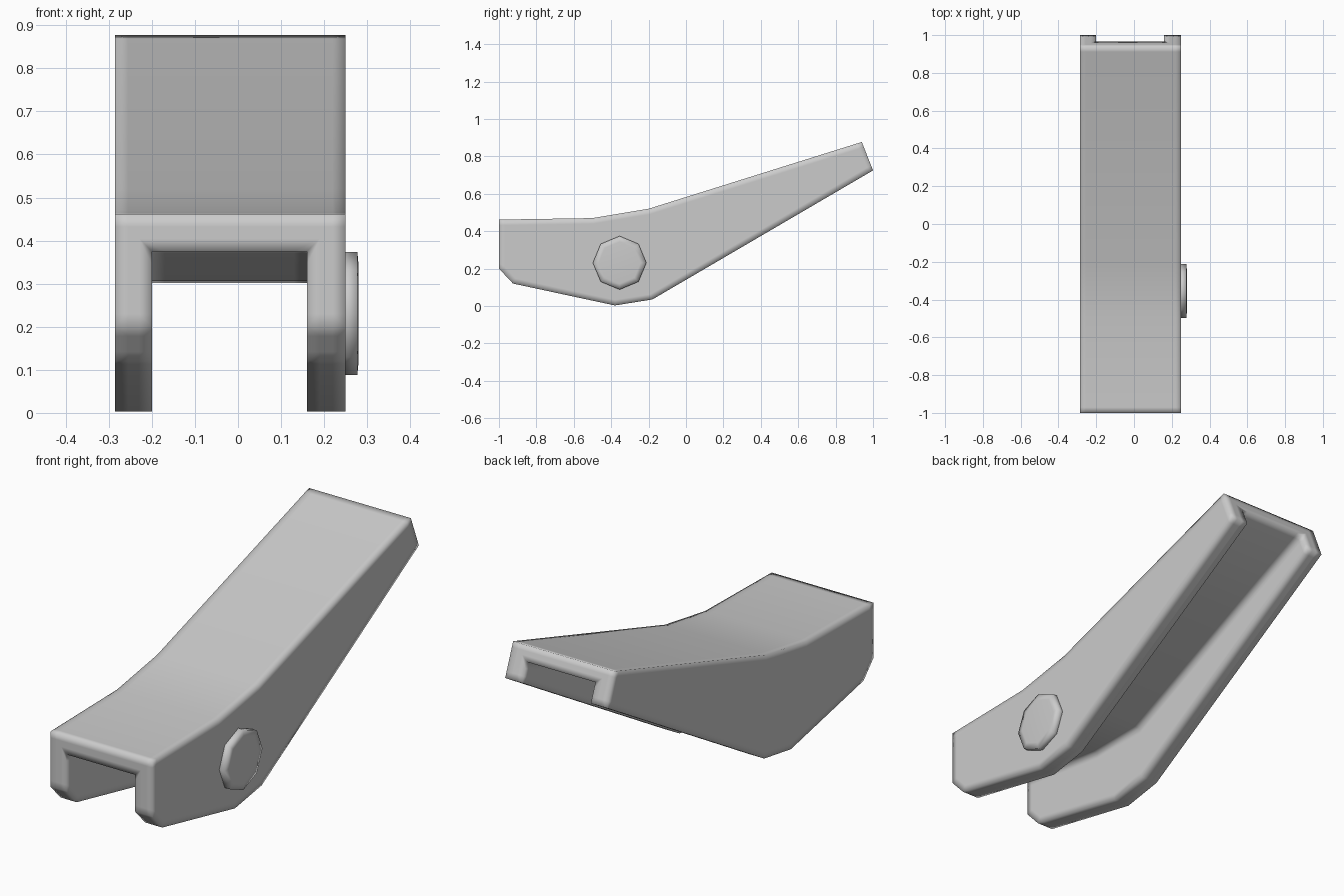
import bpy, bmesh, math

if "Cube" in bpy.data.objects:
    bpy.data.objects.remove(bpy.data.objects["Cube"])

def make_object(name, bm):
    bmesh.ops.recalc_face_normals(bm, faces=bm.faces[:])
    for f in bm.faces:
        f.smooth = True
    me = bpy.data.meshes.new(name)
    bm.to_mesh(me)
    bm.free()
    ob = bpy.data.objects.new(name, me)
    bpy.context.collection.objects.link(ob)
    return ob

# Side profiles (y, z): roof outside, ceiling inside, shared lower rim
roof = [(-1, .462), (-.5, .47), (-.2, .52), (.94, .877)]
ceiling = [(-1, .375), (-.5, .306), (-.2, .302), (.965, .812)]
rim = [(1, .725), (-.18, .035), (-.38, .003), (-.925, .12), (-1, .2)]
outer, inner = roof + rim, ceiling + rim

# Channel-shaped lever body
bm = bmesh.new()
ring = lambda x, pts: [bm.verts.new((x, y, z)) for y, z in pts]
OL, OR = ring(-.285, outer), ring(.25, outer)
IL, IR = ring(-.2, inner), ring(.16, inner)
for loop in (OL, OR, IL, IR):
    bm.faces.new(loop)
n, last = len(outer), len(roof) - 1
for i in range(last):
    for a, b in ((OL, OR), (IL, IR)):
        bm.faces.new((a[i], a[i + 1], b[i + 1], b[i]))
for i in range(last, n):
    j = (i + 1) % n
    for a, b in ((OL, IL), (OR, IR)):
        bm.faces.new((a[i], a[j], b[j], b[i]))
for i in (0, last):
    bm.faces.new((OL[i], OR[i], IR[i], IL[i]))
lever = make_object("lever_body", bm)

# Square bevel gives support loops for soft shading with crisp outlines
bev = lever.modifiers.new("edge_loops", 'BEVEL')
bev.width = .03
bev.segments = 2
bev.profile = 1.0
bev.limit_method = 'ANGLE'
bev.angle_limit = math.radians(30)

# Octagonal pivot cap on the right side
bm = bmesh.new()
rings = []
for x, r in ((.235, .143), (.277, .143), (.28, .112)):
    rings.append([bm.verts.new((x, -.355 + r * math.cos(k * math.pi / 4),
                                .231 + r * math.sin(k * math.pi / 4)))
                  for k in range(8)])
for a, b in zip(rings, rings[1:]):
    for k in range(8):
        bm.faces.new((a[k], a[(k + 1) % 8], b[(k + 1) % 8], b[k]))
bm.faces.new(rings[0])
bm.faces.new(rings[-1])
make_object("pivot_cap", bm)
